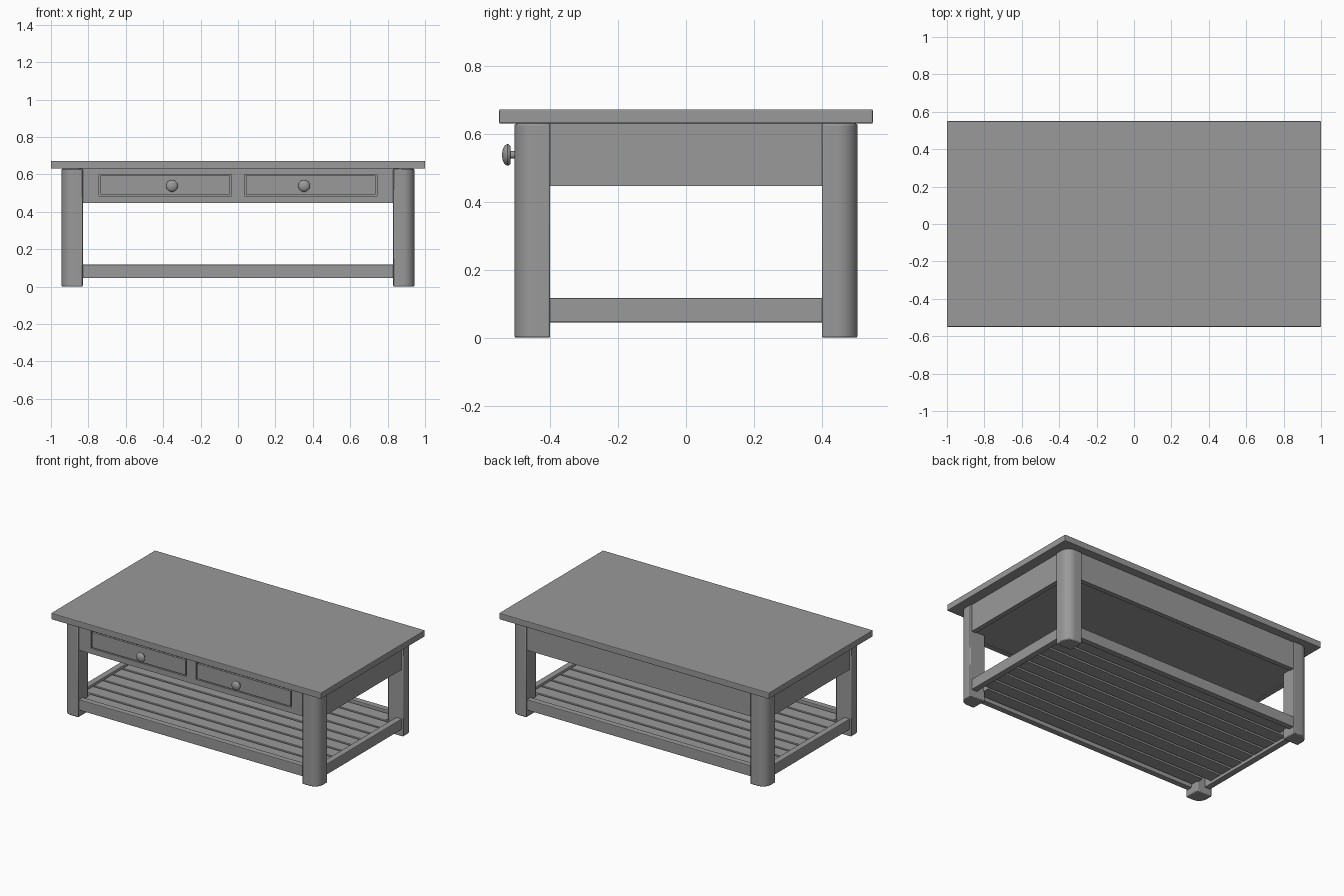
import bpy, bmesh, math
from mathutils import Matrix, Vector

cube = bpy.data.objects.get("Cube")
if cube:
    bpy.data.objects.remove(cube, do_unlink=True)

paint = bpy.data.materials.new("grey_paint")
paint.use_nodes = True
GREY = (0.32, 0.32, 0.32, 1)
paint.diffuse_color = GREY
paint.node_tree.nodes["Principled BSDF"].inputs["Base Color"].default_value = GREY


def finish(name, bm, bevel=0.0, smooth=False):
    bmesh.ops.recalc_face_normals(bm, faces=bm.faces)
    mesh = bpy.data.meshes.new(name)
    bm.to_mesh(mesh)
    bm.free()
    mesh.materials.append(paint)
    obj = bpy.data.objects.new(name, mesh)
    bpy.context.collection.objects.link(obj)
    if bevel:
        mod = obj.modifiers.new("soft_edges", 'BEVEL')
        mod.width, mod.segments = bevel, 2
        mod.limit_method, mod.angle_limit = 'ANGLE', math.radians(40)
    if smooth:
        bpy.ops.object.select_all(action='DESELECT')
        obj.select_set(True)
        bpy.context.view_layer.objects.active = obj
        bpy.ops.object.shade_smooth_by_angle(angle=math.radians(35))
    return obj


def box(name, x, y, z, bevel=0.0):
    """Box between the (low, high) limits on each axis."""
    bm = bmesh.new()
    bmesh.ops.create_cube(bm, size=1)
    for v in bm.verts:
        v.co = Vector([lim[0] if c < 0 else lim[1] for c, lim in zip(v.co, (x, y, z))])
    return finish(name, bm, bevel)


def leg(name, sx, sy):
    """Square post whose outer corner is a generous quarter round."""
    x0, x1, y0, y1, r = 0.83, 0.943, 0.40, 0.505, 0.06
    outline = [(x0, y0), (x1, y0)]
    for i in range(11):
        a = math.pi / 2 * i / 10
        outline.append((x1 - r + r * math.cos(a), y1 - r + r * math.sin(a)))
    outline.append((x0, y1))
    bm = bmesh.new()
    face = bm.faces.new([bm.verts.new((sx * px, sy * py, 0)) for px, py in outline])
    up = bmesh.ops.extrude_face_region(bm, geom=[face])["geom"]
    bmesh.ops.translate(bm, vec=(0, 0, 0.63), verts=[g for g in up if isinstance(g, bmesh.types.BMVert)])
    return finish(name, bm, 0.005, True)


def knob(name, x, z):
    """Turned mushroom knob pointing to the front."""
    profile = [(0.011, 0), (0.011, 0.022), (0.026, 0.022), (0.031, 0.027),
               (0.032, 0.031), (0.028, 0.038), (0.018, 0.044), (0.0, 0.047)]
    bm = bmesh.new()
    verts = [bm.verts.new((r, 0, h)) for r, h in profile]
    edges = [bm.edges.new(p) for p in zip(verts, verts[1:])]
    bmesh.ops.spin(bm, geom=verts + edges, cent=(0, 0, 0), axis=(0, 0, 1),
                   angle=math.tau, steps=24, use_duplicate=False)
    bmesh.ops.remove_doubles(bm, verts=bm.verts, dist=0.0001)
    bm.transform(Matrix.Translation((x, -0.495, z)) @ Matrix.Rotation(math.pi / 2, 4, 'X'))
    return finish(name, bm, 0, True)


# Top and legs
box("table_top", (-1, 1), (-0.55, 0.55), (0.63, 0.672), 0.004)
for sx, side in ((1, "left"), (-1, "right")):
    for sy, end in ((-1, "front"), (1, "back")):
        leg(f"{end}_{side}_leg", sx, sy)

# Side and back aprons with the closed underside
APRON_Z = (0.447, 0.63)
box("left_apron", (0.90, 0.932), (-0.41, 0.41), APRON_Z)
box("right_apron", (-0.932, -0.90), (-0.41, 0.41), APRON_Z)
box("back_apron", (-0.84, 0.84), (0.463, 0.495), APRON_Z)
box("underside_panel", (-0.90, 0.90), (-0.465, 0.465), (0.452, 0.462))

# Front apron: rails and stiles framing two drawer openings
FRONT_Y = (-0.495, -0.463)
LOW, HIGH, IN, OUT, GAP = 0.484, 0.600, 0.035, 0.742, 0.007
box("front_lower_rail", (-0.84, 0.84), FRONT_Y, (0.447, LOW))
box("front_upper_rail", (-0.84, 0.84), FRONT_Y, (HIGH, 0.63))
box("front_centre_stile", (-IN, IN), FRONT_Y, (LOW, HIGH))
box("drawer_backing", (-0.84, 0.84), (-0.463, -0.455), (0.462, 0.63))
for sx, side in ((1, "left"), (-1, "right")):
    box(f"{side}_stile", sorted((sx * OUT, sx * 0.84)), FRONT_Y, (LOW, HIGH))
    box(f"{side}_drawer_front", sorted((sx * (IN + GAP), sx * (OUT - GAP))),
        (-0.495, -0.46), (LOW + GAP, HIGH - GAP))
    knob(f"{side}_drawer_knob", sx * 0.353, 0.538)

# Lower shelf: frame rails and lengthwise slats
SHELF_Z = (0.045, 0.117)
for s, end, side in ((1, "back", "left"), (-1, "front", "right")):
    box(f"{end}_shelf_rail", (-0.84, 0.84), sorted((s * 0.455, s * 0.495)), SHELF_Z, 0.004)
    box(f"{side}_shelf_rail", sorted((s * 0.89, s * 0.932)), (-0.41, 0.41), SHELF_Z, 0.004)
COUNT, SPAN, SPACE = 9, 0.91, 0.014
pitch = SPAN / COUNT
for i in range(COUNT):
    y = -SPAN / 2 + pitch * i
    reach = 0.84 if i in (0, COUNT - 1) else 0.895
    box(f"shelf_slat_{i + 1}", (-reach, reach),
        (y + SPACE / 2, y + pitch - SPACE / 2), (0.065, 0.1), 0.003)
